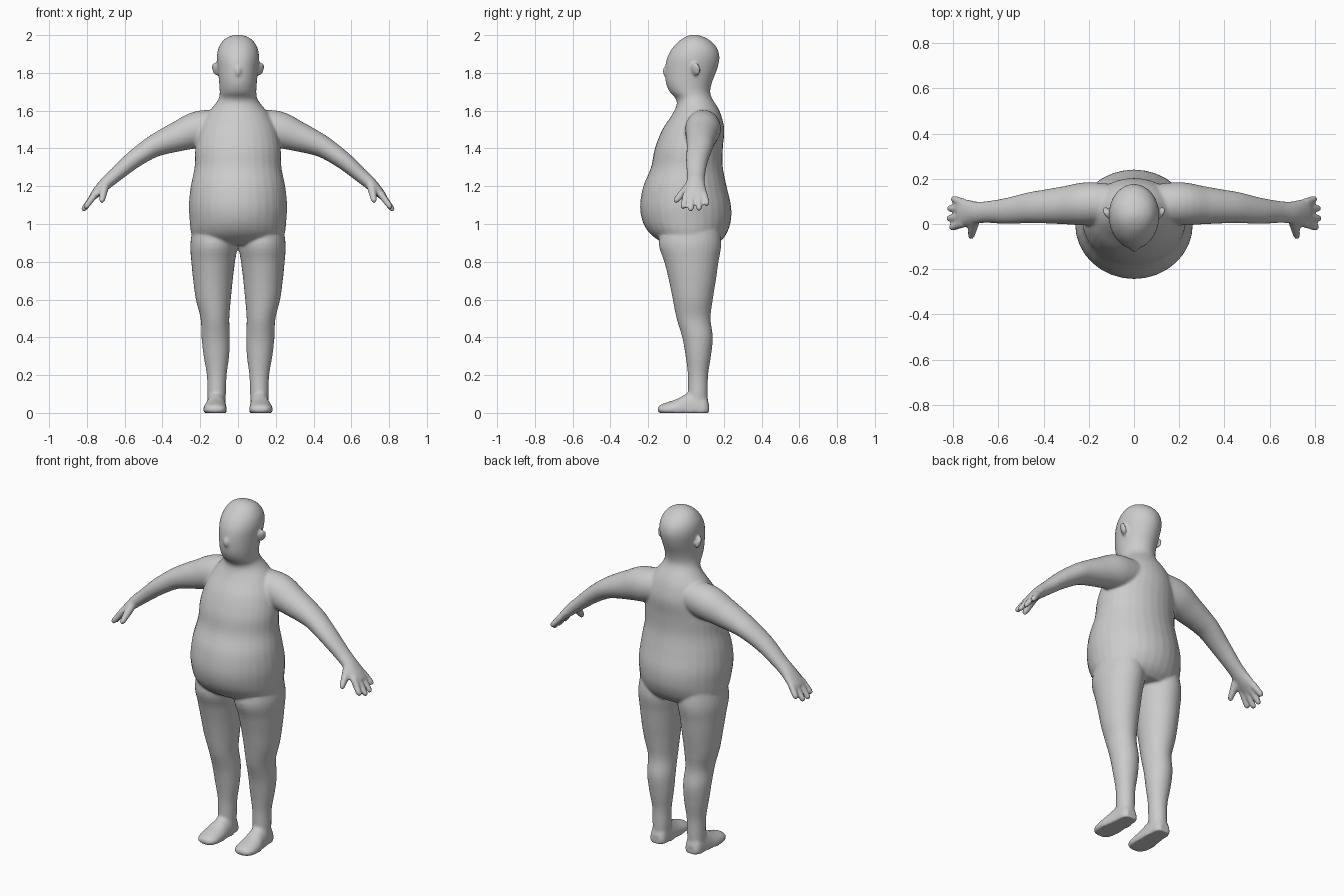
import bpy, bmesh, math
from mathutils import Vector, Matrix

skin = bpy.data.materials.new("plain_grey")
skin.diffuse_color = (0.6, 0.6, 0.6, 1)
SIDES = 32
ANGLES = [2 * math.pi * i / SIDES for i in range(SIDES)]


def spline(rows, steps=4):
    """Smoothly interpolate rows of numbers (Catmull-Rom)."""
    rows = [Vector(r) for r in rows]
    out = []
    for i in range(len(rows) - 1):
        a, b, c, d = (rows[max(i - 1, 0)], rows[i], rows[i + 1],
                      rows[min(i + 2, len(rows) - 1)])
        for k in range(steps):
            t = k / steps
            out.append(0.5 * (2 * b + (c - a) * t + (2 * a - 5 * b + 4 * c - d) * t * t
                              + (3 * b - a - 3 * c + d) * t ** 3))
    return out + [rows[-1]]


def loft(bm, rings):
    """Skin closed rings of points and cap both ends."""
    vs = [[bm.verts.new(p) for p in ring] for ring in rings]
    for a, b in zip(vs, vs[1:]):
        for i in range(SIDES):
            j = (i + 1) % SIDES
            bm.faces.new((a[i], a[j], b[j], b[i]))
    bm.faces.new(vs[0])
    bm.faces.new(vs[-1])


def upright(bm, rows):
    """Rows: z, left x, right x, front y, back y."""
    loft(bm, [[((l + r) / 2 + (r - l) / 2 * math.cos(a),
                (f + b) / 2 + (b - f) / 2 * math.sin(a), z) for a in ANGLES]
              for z, l, r, f, b in spline(rows)])


def ball(bm, loc, size, rot=None):
    m = Matrix.Translation(loc) @ (rot or Matrix()) @ Matrix.Diagonal((*size, 1))
    bmesh.ops.create_uvsphere(bm, u_segments=20, v_segments=14, radius=1, matrix=m)


def digit(bm, start, end, r0, r1):
    """Tapered round-tipped finger."""
    start, end = Vector(start), Vector(end)
    rot = (end - start).to_track_quat('Z', 'Y').to_matrix()
    length = (end - start).length
    rows = [(0, r0), (length * 0.5, (r0 + r1) / 2), (length - r1, r1),
            (length - 0.4 * r1, r1 * 0.85), (length, r1 * 0.3)]
    loft(bm, [[start + rot @ Vector((r * math.cos(a), r * math.sin(a), h))
               for a in ANGLES] for h, r in rows])


bm = bmesh.new()

# Torso, neck and head: z, half width, front y, back y
TRUNK = [(0.89, 0.19, -0.10, 0.16), (0.92, 0.235, -0.155, 0.195),
         (0.96, 0.25, -0.20, 0.22), (1.02, 0.256, -0.232, 0.238),
         (1.10, 0.26, -0.243, 0.238), (1.20, 0.25, -0.226, 0.215),
         (1.30, 0.23, -0.185, 0.195), (1.40, 0.226, -0.165, 0.195),
         (1.50, 0.205, -0.125, 0.203), (1.58, 0.165, -0.073, 0.185),
         (1.63, 0.125, -0.05, 0.16), (1.665, 0.102, -0.055, 0.138),
         (1.70, 0.097, -0.087, 0.128), (1.75, 0.10, -0.107, 0.138),
         (1.82, 0.107, -0.110, 0.165), (1.88, 0.112, -0.10, 0.177),
         (1.93, 0.104, -0.073, 0.165), (1.97, 0.08, -0.035, 0.13),
         (1.992, 0.048, 0.0, 0.09), (2.002, 0.012, 0.03, 0.055)]
upright(bm, [(z, -w, w, f, b) for z, w, f, b in TRUNK])

# Nose
ball(bm, (0, -0.108, 1.808), (0.016, 0.015, 0.028))

# Leg: z, inner x, outer x, front y, back y
LEG = [(1.02, 0.02, 0.23, -0.12, 0.17), (0.90, 0.002, 0.252, -0.145, 0.187),
       (0.80, 0.016, 0.247, -0.115, 0.172), (0.70, 0.028, 0.237, -0.09, 0.158),
       (0.60, 0.038, 0.223, -0.07, 0.142), (0.50, 0.046, 0.198, -0.05, 0.13),
       (0.40, 0.043, 0.193, -0.02, 0.142), (0.30, 0.047, 0.182, -0.002, 0.132),
       (0.20, 0.060, 0.165, 0.010, 0.117), (0.10, 0.064, 0.162, 0.010, 0.116),
       (0.03, 0.067, 0.16, 0.01, 0.115)]
# Foot: y, centre x, half width, height
FOOT = [(0.121, 0.115, 0.03, 0.05), (0.10, 0.115, 0.047, 0.10),
        (0.05, 0.115, 0.052, 0.12), (0.0, 0.117, 0.056, 0.10),
        (-0.05, 0.121, 0.062, 0.073), (-0.10, 0.121, 0.061, 0.056),
        (-0.135, 0.12, 0.048, 0.043), (-0.150, 0.12, 0.025, 0.028)]
# Arm: x, y, z, thickness, half depth in y
ARM = [(0.05, 0.09, 1.525, 0.08, 0.08), (0.20, 0.09, 1.503, 0.097, 0.095),
       (0.31, 0.083, 1.466, 0.081, 0.084), (0.40, 0.077, 1.432, 0.066, 0.074),
       (0.466, 0.072, 1.40, 0.056, 0.068), (0.56, 0.058, 1.335, 0.047, 0.058),
       (0.65, 0.053, 1.258, 0.038, 0.048), (0.70, 0.05, 1.215, 0.034, 0.050),
       (0.75, 0.05, 1.165, 0.025, 0.061), (0.775, 0.05, 1.138, 0.018, 0.058)]
# Fingers: root y, tip
FINGERS = [(0.003, (0.812, -0.018, 1.082)), (0.034, (0.825, 0.024, 1.068)),
           (0.065, (0.822, 0.070, 1.072)), (0.094, (0.805, 0.114, 1.098))]

for s in (-1, 1):
    upright(bm, [(z, s * i, s * o, f, b) for z, i, o, f, b in LEG])
    loft(bm, [[(s * (x + w * math.cos(a)), y,
                max(0, 0.018 + (h - 0.018) * math.sin(a))) for a in ANGLES]
              for y, x, w, h in spline(FOOT)])
    # Arm rings stand square to the arm's path
    path = spline(ARM)
    rings = []
    for i, (x, y, z, t, d) in enumerate(path):
        p, q = path[max(i - 1, 0)], path[min(i + 1, len(path) - 1)]
        along = Vector((q[0] - p[0], 0, q[2] - p[2])).normalized()
        up = Vector((-along.z, 0, along.x))
        rings.append([(s * (x + up.x * t * math.sin(a)), y + d * math.cos(a),
                       z + up.z * t * math.sin(a)) for a in ANGLES])
    loft(bm, rings)
    # Fingers and thumb
    for y, (tx, ty, tz) in FINGERS:
        digit(bm, (s * 0.755, y, 1.16), (s * tx, ty, tz), 0.019, 0.0155)
    digit(bm, (s * 0.705, 0.02, 1.205), (s * 0.722, -0.062, 1.115), 0.025, 0.016)
    # Ear, flaring backwards
    ball(bm, (s * 0.12, 0.052, 1.82), (0.013, 0.026, 0.036),
         Matrix.Rotation(s * -0.5, 4, 'Z') @ Matrix.Rotation(s * 0.25, 4, 'Y'))

bmesh.ops.recalc_face_normals(bm, faces=bm.faces)
mesh = bpy.data.meshes.new("body")
bm.to_mesh(mesh)
bm.free()
mesh.materials.append(skin)
body = bpy.data.objects.new("body", mesh)
bpy.context.collection.objects.link(body)

# Fuse all parts into one soft continuous skin
fuse = body.modifiers.new("fuse", 'REMESH')
fuse.mode = 'VOXEL'
fuse.voxel_size = 0.008
fuse.use_smooth_shade = True
soften = body.modifiers.new("soften", 'SMOOTH')
soften.factor = 0.5
soften.iterations = 5
